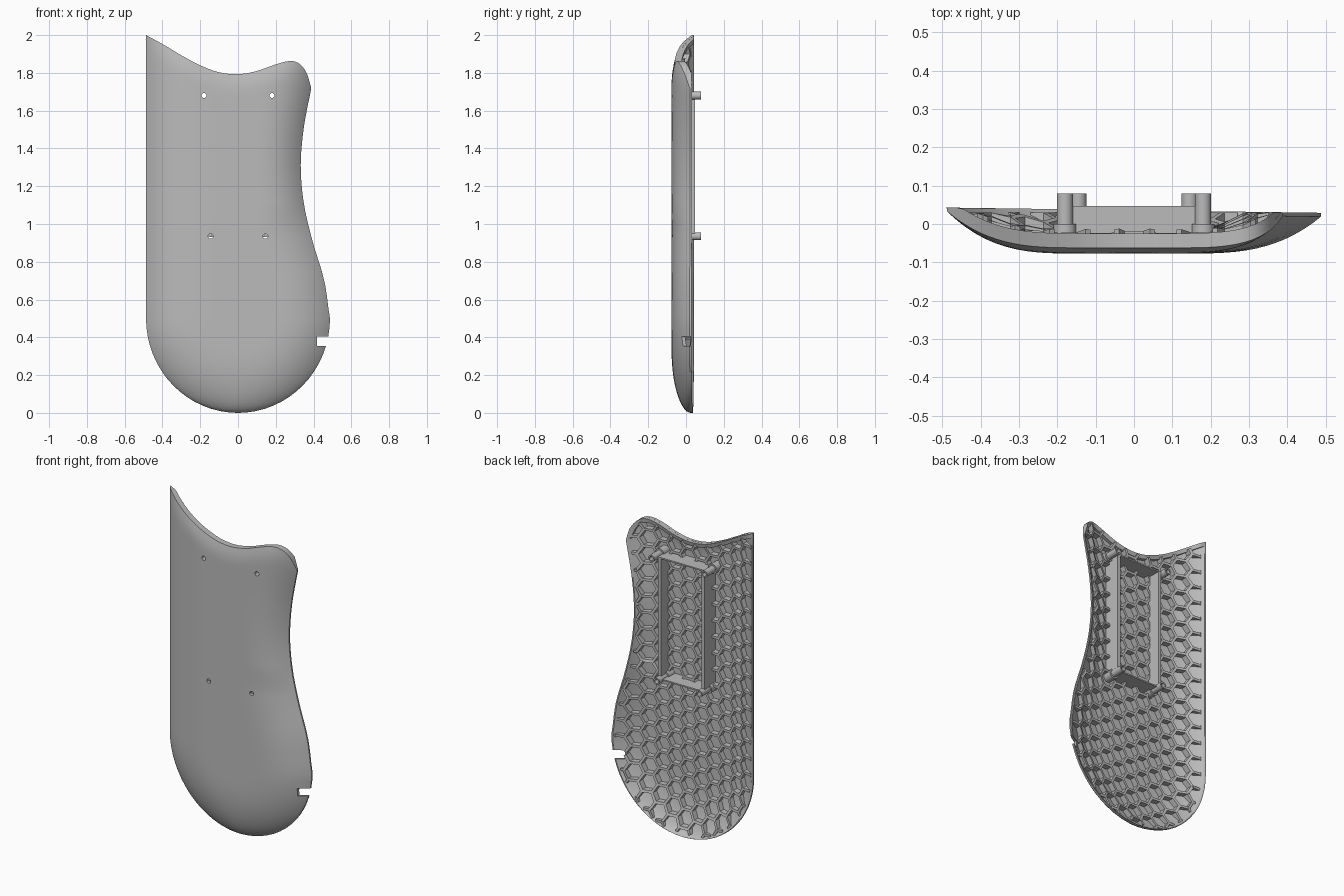
import bpy, bmesh, math
from mathutils import Vector, Matrix

if "Cube" in bpy.data.objects:
    bpy.data.objects.remove(bpy.data.objects["Cube"])

grey = bpy.data.materials.new("plain_grey")
grey.use_nodes = True
grey.diffuse_color = (0.5, 0.5, 0.5, 1)
grey.node_tree.nodes["Principled BSDF"].inputs["Base Color"].default_value = (0.5, 0.5, 0.5, 1)

SIDE, ROUND = 0.487, 0.5
RIGHT = [(0.5, 0.485), (0.7, 0.457), (0.9, 0.397), (1.1, 0.35), (1.3, 0.332),
         (1.5, 0.347), (1.72, 0.388), (2.1, 0.46)]
TOP = [(-0.487, 2), (-0.4, 1.953), (-0.3, 1.893), (-0.2, 1.84), (-0.1, 1.803), (0, 1.793),
       (0.1, 1.81), (0.2, 1.845), (0.28, 1.863), (0.33, 1.845), (0.365, 1.795), (0.388, 1.72)]
POSTS = [(-0.18, 1.68), (0.18, 1.68), (-0.145, 0.935), (0.145, 0.935)]
SKIN, RIB, LIP, BEND = 0.018, 0.053, 0.01, 0.015


def spline(pts, t):
    """Smooth curve through (t, value) points."""
    t = min(max(t, pts[0][0]), pts[-1][0])
    i = max(k for k in range(len(pts) - 1) if pts[k][0] <= t)

    def slope(k):
        a, b = pts[max(k - 1, 0)], pts[min(k + 1, len(pts) - 1)]
        return (b[1] - a[1]) / (b[0] - a[0])
    (a, va), (b, vb) = pts[i], pts[i + 1]
    h = b - a
    s = (t - a) / h
    return (va * (1 + 2 * s) * (1 - s) ** 2 + vb * s * s * (3 - 2 * s)
            + h * s * (1 - s) * (slope(i) * (1 - s) - slope(i + 1) * s))


def left(z):
    return -SIDE * math.sqrt(max(0, 1 - (1 - min(z, ROUND) / ROUND) ** 2))


def right(z):
    return -left(z) if z < ROUND else spline(RIGHT, z)


def top(x):
    return spline(TOP, x)


# Open outline of the two sides and the rounded bottom
arc = [math.pi * (1 + k / 48) for k in range(49)]
outline = [Vector((-SIDE, 2.3))] + [Vector((SIDE * math.cos(a), ROUND * (1 + math.sin(a)))) for a in arc]
outline += [Vector((right(z), z)) for z in [0.5 + 0.05 * k for k in range(1, 33)]]
segments = [(a, b - a, (b - a).length_squared) for a, b in zip(outline, outline[1:])]


def edge_y(x):
    return 0.036 - 0.014 * x


def front_y(x, z):
    """Depth of the outer surface, rounding off toward the outline."""
    p = Vector((x, z))
    best = None
    for a, d, l2 in segments:
        v = p - (a + d * min(1, max(0, (p - a).dot(d) / l2)))
        if best is None or v.length_squared < best.length_squared:
            best = v
    dist = best.length
    e = edge_y(x) - LIP
    if dist < 1e-5:
        return e
    side = abs(best.x) / dist
    reach = 0.28 if best.x < 0 and z > 1 else 0.34
    t = 1 - min(1, dist / reach)
    drop = side * (1 - t ** 3) + (1 - side) * math.sqrt(1 - t * t)
    bend = BEND * min(1, max(0, 1 - (top(x) - z) / 0.1)) ** 2
    return e - (e + 0.077 - bend) * drop


def back_y(x, z, thick):
    return min(front_y(x, z) + thick, edge_y(x))


def finish(name, bm):
    bmesh.ops.recalc_face_normals(bm, faces=bm.faces)
    mesh = bpy.data.meshes.new(name)
    bm.to_mesh(mesh)
    bm.free()
    mesh.materials.append(grey)
    ob = bpy.data.objects.new(name, mesh)
    bpy.context.collection.objects.link(ob)
    return ob


def activate(ob):
    bpy.ops.object.select_all(action='DESELECT')
    ob.select_set(True)
    bpy.context.view_layer.objects.active = ob


def smooth(ob):
    activate(ob)
    bpy.ops.object.shade_smooth_by_angle(angle=math.radians(35))


# Shell: rows from the bottom to the wavy top edge
rows = [ROUND * (1 - math.cos(math.pi / 2 * k / 16)) for k in range(17)]
rows += [0.5 + k / 16 for k in range(1, 17)]
us = [0.5 - 0.5 * math.cos(math.pi * k / 48) for k in range(49)]
grid = [[(left(z) + (right(z) - left(z)) * u, z) for u in us] for z in rows]
for k in range(1, 13):
    w = k / 12
    line = []
    for u in us:
        tip = top(-SIDE + (0.388 + SIDE) * u)
        line.append((-SIDE + (right(1.5 + 0.22 * w) + SIDE) * u, 1.5 + (tip - 1.5) * w))
    grid.append(line)

bm = bmesh.new()
outer = [[bm.verts.new((x, front_y(x, z), z)) for x, z in r] for r in grid]
inner = [[bm.verts.new((x, back_y(x, z, SKIN), z)) for x, z in r] for r in grid]
left_edge, right_edge = ([[r[i] for r in layer] for layer in (outer, inner)] for i in (0, -1))
for layer in (outer, inner, left_edge, right_edge, (outer[-1], inner[-1])):
    for r, s in zip(layer, layer[1:]):
        for i in range(len(r) - 1):
            bm.faces.new((r[i], r[i + 1], s[i + 1], s[i]))
bmesh.ops.remove_doubles(bm, verts=bm.verts, dist=1e-5)
shell = finish("shell", bm)

# Cutters: screw holes and the side notch
bm = bmesh.new()
turn = Matrix.Rotation(math.pi / 2, 4, 'X')
for x, z in POSTS:
    bmesh.ops.create_cone(bm, cap_ends=True, segments=20, radius1=0.013, radius2=0.013, depth=0.4,
                          matrix=Matrix.Translation((x, 0, z)) @ turn)
bmesh.ops.create_cube(bm, matrix=Matrix.Translation((0.517, 0, 0.38)) @ Matrix.Diagonal((0.2, 0.4, 0.05, 1)))
cutter = finish("cutter", bm)
cutter.hide_render = True
activate(shell)
cut = shell.modifiers.new("cut", 'BOOLEAN')
cut.operation = 'DIFFERENCE'
cut.object = cutter
cut.solver = 'EXACT'
bpy.ops.object.modifier_apply(modifier="cut")
bpy.data.objects.remove(cutter)
smooth(shell)


def wall(bm, pts, width, top_y, closed=False):
    """Upright wall along a path on the inside of the shell."""
    pts = [Vector(p) for p in pts]
    n = len(pts)
    rings = []
    for i, p in enumerate(pts):
        a = pts[i - 1] if closed or i else p
        b = pts[(i + 1) % n] if closed or i < n - 1 else p
        t = (b - a).normalized()
        off = Vector((-t.y, t.x)) * width / 2
        if closed:
            off *= math.sqrt(2)
        ring = []
        for q, high in ((p - off, 0), (p + off, 0), (p + off, 1), (p - off, 1)):
            hi = top_y(q.x, q.y)
            y = hi if high else min(front_y(q.x, q.y) + 0.012, hi - 0.001)
            ring.append(bm.verts.new((q.x, y, q.y)))
        rings.append(ring)
    for i in range(n if closed else n - 1):
        r, s = rings[i], rings[(i + 1) % n]
        for k in range(4):
            bm.faces.new((r[k], r[(k + 1) % 4], s[(k + 1) % 4], s[k]))
    if not closed:
        bm.faces.new(rings[0])
        bm.faces.new(rings[-1][::-1])


# Thick rim along the top edge
bm = bmesh.new()
path = []
for k in range(51):
    x = -0.478 + 0.86 * k / 50
    normal = Vector((top(x - 0.002) - top(x + 0.002), 0.004)).normalized()
    path.append(Vector((x, top(x))) - normal * 0.0125)
wall(bm, path, 0.024, lambda x, z: back_y(x, z, RIB - BEND))
smooth(finish("top_rim", bm))


# Honeycomb ribs
def inside(p):
    x, z = p
    return 0.02 < z < top(x) - 0.015 and left(z) + 0.02 < x < right(z) - 0.02


def blocked(p):
    return (any((p - Vector(q)).length < 0.02 for q in POSTS)
            or (p.x > 0.4 and 0.34 < p.y < 0.42))


PITCH = 0.1
radius = PITCH / math.sqrt(3)
bm = bmesh.new()
for col in range(-7, 8):
    for row in range(-1, 22):
        c = Vector((col * radius * 1.5, (row + 0.5 * (col % 2)) * PITCH))
        hexa = [c + radius * Vector((math.cos(k * math.pi / 3), math.sin(k * math.pi / 3))) for k in range(4)]
        for a, b in zip(hexa, hexa[1:]):
            steps = [a.lerp(b, k / 12) for k in range(13)]
            keep = [p for p in steps if inside(p) and not blocked(p)]
            if len(keep) > 2:
                wall(bm, (keep[0], keep[-1]), 0.015, lambda x, z: min(back_y(x, z, RIB), 0.03))
finish("honeycomb_ribs", bm)

# Rectangular frame
bm = bmesh.new()
wall(bm, [(-0.148, 0.935), (0.148, 0.935), (0.148, 1.68), (-0.148, 1.68)], 0.016,
     lambda x, z: 0.047, closed=True)
finish("frame", bm)

# Hollow screw posts with a wider foot
for n, (x, z) in enumerate(POSTS):
    bm = bmesh.new()
    profile = [(0.013, -0.066), (0.03, -0.066), (0.03, 0.0), (0.021, 0.0), (0.021, 0.08), (0.013, 0.08)]
    loops = []
    for k in range(24):
        a = math.tau * k / 24
        loops.append([bm.verts.new((x + r * math.cos(a), y, z + r * math.sin(a))) for r, y in profile])
    for k in range(24):
        r, s = loops[k - 1], loops[k]
        for j in range(len(profile)):
            m = (j + 1) % len(profile)
            bm.faces.new((r[j], r[m], s[m], s[j]))
    smooth(finish("screw_post_%d" % (n + 1), bm))
